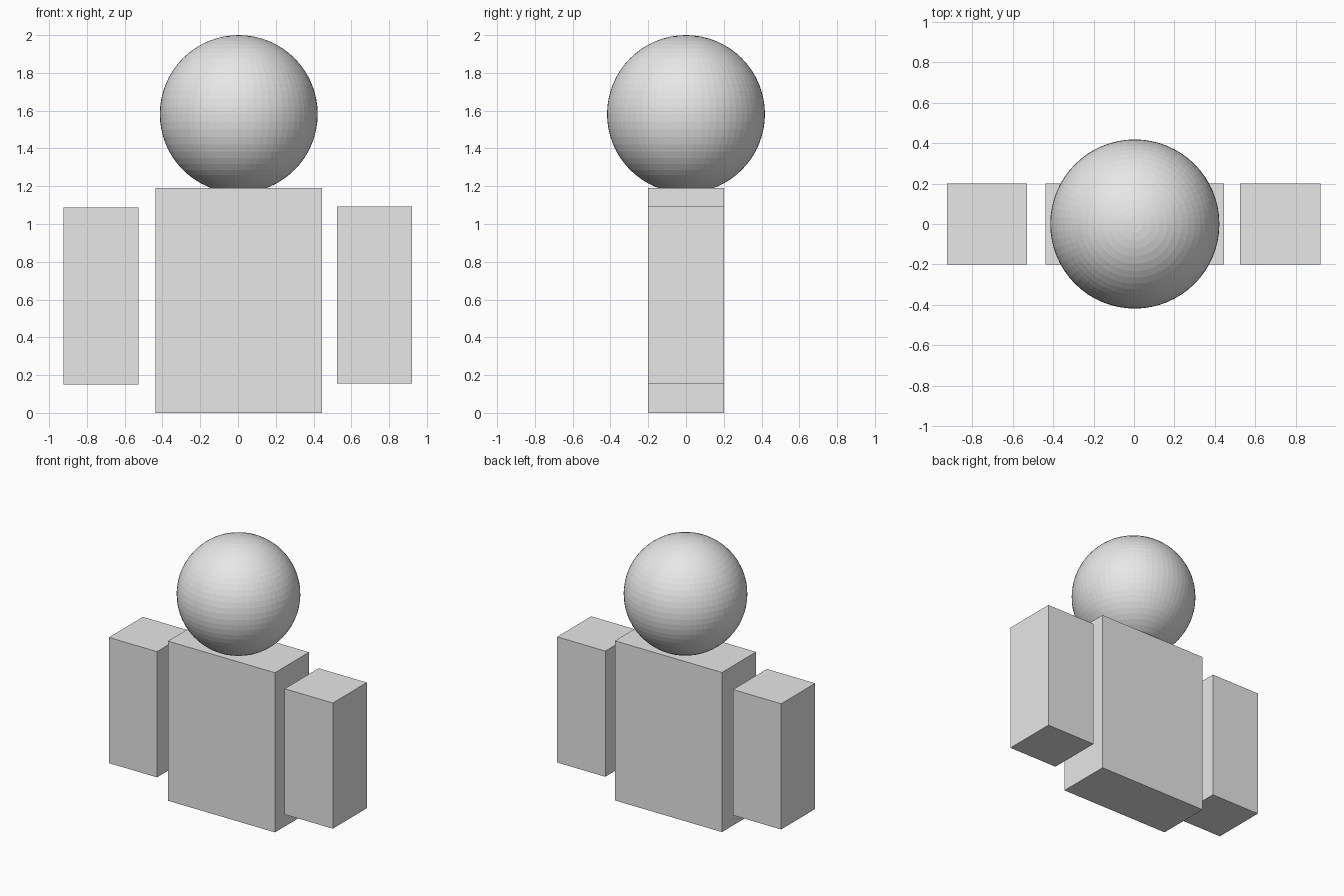
import bpy

default = bpy.data.objects.get("Cube")
if default:
    bpy.data.objects.remove(default, do_unlink=True)

# Single plain grey material
grey = bpy.data.materials.new("plain_grey")
grey.use_nodes = True
colour = (0.8, 0.8, 0.8, 1.0)
grey.diffuse_color = colour
grey.node_tree.nodes["Principled BSDF"].inputs["Base Color"].default_value = colour


def finish(name):
    obj = bpy.context.object
    obj.name = name
    obj.data.name = name
    obj.data.materials.append(grey)
    return obj


def box(name, x, z, depth=0.4):
    """Box spanning the x and z ranges, centred on y."""
    bpy.ops.mesh.primitive_cube_add(
        size=1, location=(sum(x) / 2, 0, sum(z) / 2))
    obj = finish(name)
    size = (x[1] - x[0], depth, z[1] - z[0])
    for vert in obj.data.vertices:
        vert.co = [c * s for c, s in zip(vert.co, size)]


# Torso and the two detached arms
box("torso", (-0.437, 0.445), (0, 1.19))
box("right_arm", (-0.925, -0.528), (0.15, 1.087))
box("left_arm", (0.525, 0.922), (0.155, 1.092))

# Faceted round head resting in the torso top
bpy.ops.mesh.primitive_uv_sphere_add(
    segments=64, ring_count=32, radius=0.418, location=(0.004, 0, 1.582))
finish("head")
bpy.ops.object.shade_flat()
